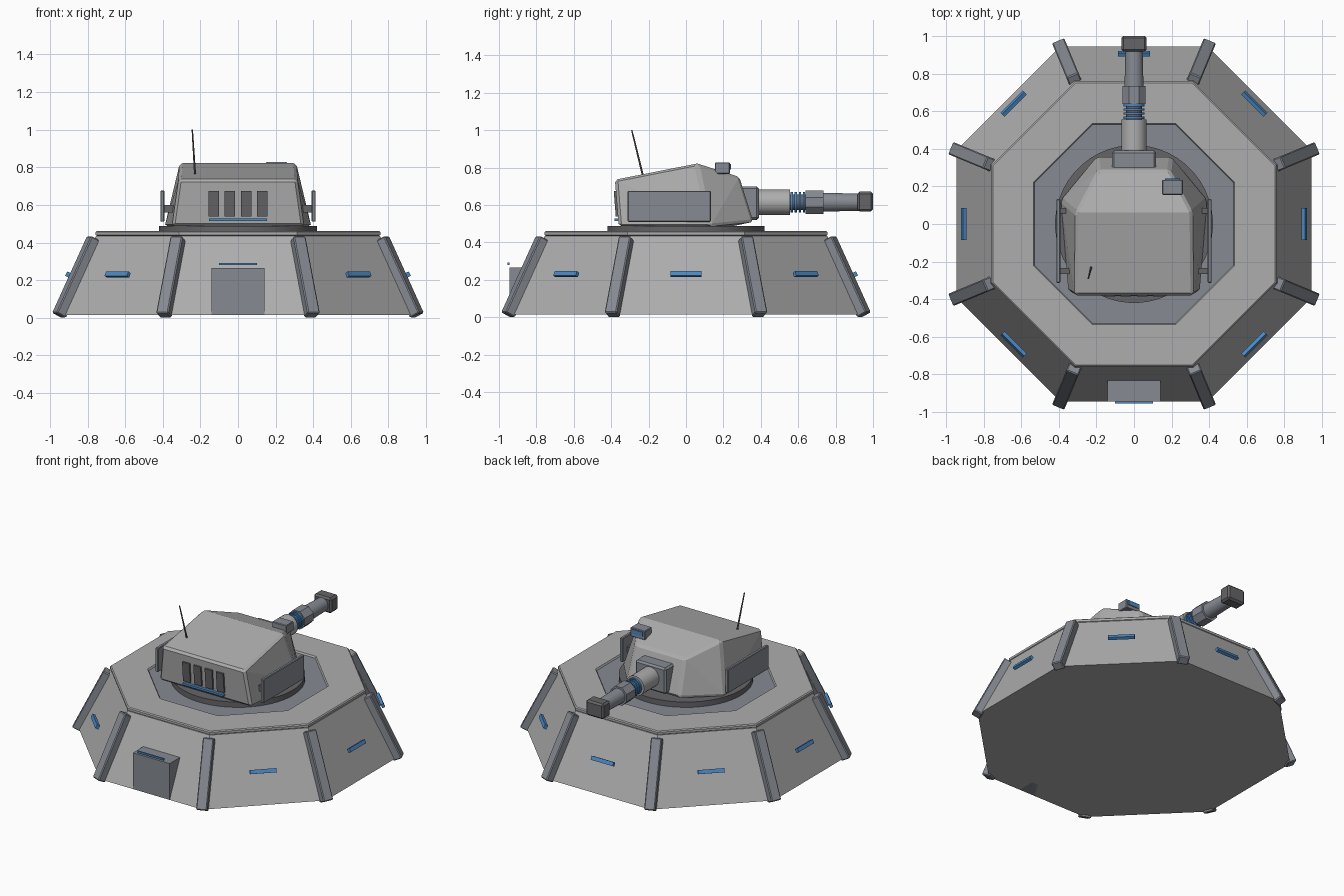
import bpy, bmesh
from math import pi, cos, sin, atan2
from mathutils import Vector, Matrix

if "Cube" in bpy.data.objects:
    bpy.data.objects.remove(bpy.data.objects["Cube"])


def material(name, color):
    m = bpy.data.materials.new(name)
    m.diffuse_color = color
    m.use_nodes = True
    m.node_tree.nodes["Principled BSDF"].inputs["Base Color"].default_value = m.diffuse_color
    return m


BLUE = material("blue_light", (0.07, 0.25, 0.55, 1))
DARK = material("dark_metal", (0.13, 0.13, 0.14, 1))
STEEL = material("steel", (0.24, 0.26, 0.29, 1))
HULL = material("hull_grey", (0.42, 0.42, 0.42, 1))


def finish(name, bm, mat=None, bevel=0, smooth=False):
    bmesh.ops.recalc_face_normals(bm, faces=bm.faces)
    me = bpy.data.meshes.new(name)
    bm.to_mesh(me)
    bm.free()
    ob = bpy.data.objects.new(name, me)
    bpy.context.collection.objects.link(ob)
    if mat:
        me.materials.append(mat)
    if bevel:
        b = ob.modifiers.new("bevel", 'BEVEL')
        b.width, b.segments = bevel, 1
    if smooth:
        bpy.ops.object.select_all(action='DESELECT')
        bpy.context.view_layer.objects.active = ob
        ob.select_set(True)
        bpy.ops.object.shade_smooth_by_angle()
    return ob


def box(name, loc, size, mat=None, bevel=0, rot=Matrix()):
    bm = bmesh.new()
    bmesh.ops.create_cube(bm, size=1)
    bmesh.ops.transform(bm, verts=bm.verts, matrix=Matrix.Translation(loc) @ rot @ Matrix.Diagonal((*size, 1)))
    return finish(name, bm, mat, bevel)


def rod(name, a, b, r, mat=None, sides=24, r2=None):
    a, b = Vector(a), Vector(b)
    bm = bmesh.new()
    bmesh.ops.create_cone(bm, cap_ends=True, segments=sides, radius1=r, radius2=r if r2 is None else r2,
                          depth=(b - a).length)
    rot = Vector((0, 0, 1)).rotation_difference(b - a).to_matrix().to_4x4()
    turn = Matrix.Rotation(pi / sides, 4, 'Z')
    bmesh.ops.transform(bm, verts=bm.verts, matrix=Matrix.Translation((a + b) / 2) @ rot @ turn)
    return finish(name, bm, mat, smooth=sides > 8)


def octagon_stack(name, rings, mat=None):
    """Loft octagons given as (apothem, z) and cap both ends."""
    bm = bmesh.new()
    loops = []
    for apothem, z in rings:
        r = apothem / cos(pi / 8)
        loops.append([bm.verts.new((r * cos((k + .5) * pi / 4), r * sin((k + .5) * pi / 4), z)) for k in range(8)])
    for lo, hi in zip(loops, loops[1:]):
        for k in range(8):
            bm.faces.new((lo[k], lo[(k + 1) % 8], hi[(k + 1) % 8], hi[k]))
    bm.faces.new(loops[0])
    bm.faces.new(loops[-1])
    return finish(name, bm, mat)


# Bunker base and roof slab with a shallow recess
octagon_stack("bunker_base", [(.945, .015), (.755, .435)], HULL)
octagon_stack("bunker_roof", [(.745, .432), (.757, .44), (.757, .455), (.75, .461), (.535, .461), (.527, .447)], HULL)
octagon_stack("roof_recess_floor", [(.53, .44), (.53, .45)], STEEL)

# Corner ribs and wall lights
lean = Matrix.Rotation(-atan2(.206, .42), 4, 'Y')
for k in range(8):
    spin = Matrix.Rotation((k + .5) * pi / 4, 4, 'Z')
    box("corner_rib", spin @ Vector((.93, 0, .217)), (.06, .07, .455), STEEL, .006, spin @ lean)
    if k != 6:
        spin = Matrix.Rotation(k * pi / 4, 4, 'Z')
        box("wall_light", spin @ Vector((.905, 0, .23)), (.02, .168, .026), BLUE, 0, spin @ lean)

# Front door
box("door", (0, -.885, .14), (.28, .12, .25), STEEL)
box("door_light", (0, -.95, .286), (.2, .01, .012), BLUE)

# Turret ring and faceted turret body
rod("turret_ring", (0, 0, .445), (0, 0, .487), .42, DARK, 48)
bm = bmesh.new()
for x, y, z in [(.35, -.36, .487), (.39, .13, .487), (.22, .24, .485), (.2, .36, .51),
                (.315, -.38, .735), (.31, .06, .822), (.19, .285, .75)]:
    bm.verts.new((x, y, z))
    bm.verts.new((-x, y, z))
bmesh.ops.convex_hull(bm, input=bm.verts)
bmesh.ops.dissolve_limit(bm, angle_limit=.02, verts=bm.verts, edges=bm.edges)
finish("turret_body", bm, HULL, .014)

# Side armour plates with stand-offs
for s in (-1, 1):
    box("side_plate", (s * .402, -.09, .593), (.022, .445, .165), STEEL, .004)
    for y in (-.25, .07):
        box("plate_bracket", (s * .37, y, .58), (.06, .03, .04), DARK)

# Rear vents and light
tilt = Matrix.Rotation(.08, 4, 'X')
for x in (-.129, -.043, .043, .129):
    box("rear_vent", (x, -.372, .607), (.055, .018, .135), DARK, 0, tilt)
box("rear_light", (0, -.37, .521), (.31, .026, .014), BLUE)

# Mantlet and gun
gz = .615
box("gun_mantlet", (0, .335, .61), (.235, .11, .18), STEEL, .012)
rod("gun_sleeve", (0, .36, gz), (0, .555, gz), .068, HULL)
rod("gun_core", (0, .54, gz), (0, .66, gz), .042, DARK)
for i in range(4):
    y = .565 + i * .022
    rod("gun_coil", (0, y - .006, gz), (0, y + .006, gz), .056, BLUE)
rod("gun_collar", (0, .638, gz), (0, .735, gz), .067, STEEL, 8)
rod("gun_barrel", (0, .73, gz), (0, .93, gz), .051, STEEL, 24, .046)
box("gun_muzzle", (0, .958, .618), (.135, .084, .106), DARK, .012)

# Roof sight and antenna
box("roof_sight", (.205, .195, .797), (.11, .08, .062), STEEL, .004)
box("sight_lens", (.205, .236, .805), (.08, .01, .03), BLUE)
rod("antenna", (-.228, -.23, .755), (-.243, -.29, 1.0), .006, DARK, 8, .004)
